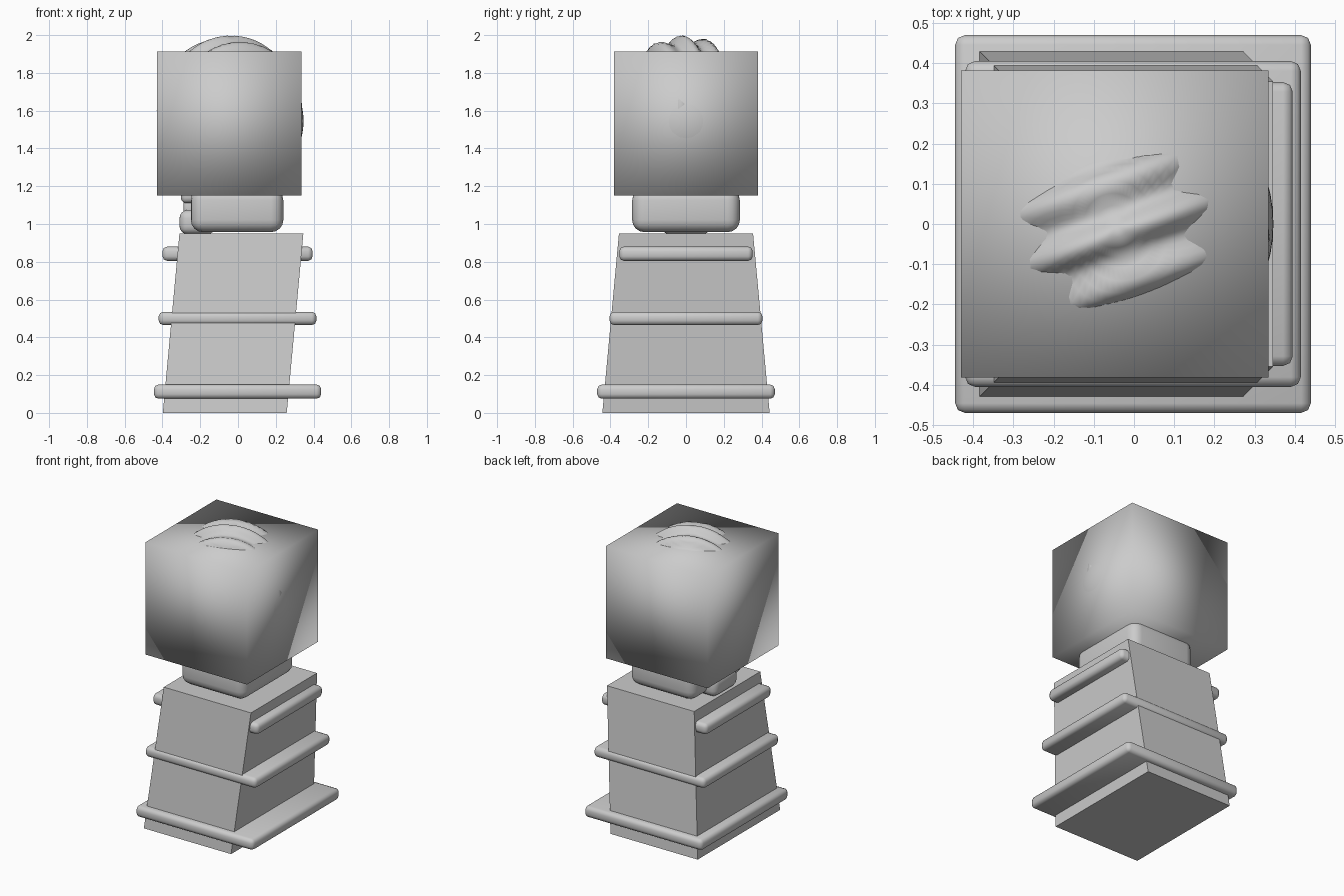
import bpy, bmesh, math
from mathutils import Vector

if "Cube" in bpy.data.objects:
    bpy.data.objects.remove(bpy.data.objects["Cube"])


def finish(name, bm, smooth=True):
    bmesh.ops.recalc_face_normals(bm, faces=bm.faces)
    for f in bm.faces:
        f.smooth = smooth
    me = bpy.data.meshes.new(name)
    bm.to_mesh(me)
    bm.free()
    ob = bpy.data.objects.new(name, me)
    bpy.context.collection.objects.link(ob)
    return ob


def box(name, x, y, z, bevel=0, segs=2, smooth=True):
    """Box from (min, max) ranges, with optional rounded edges."""
    bm = bmesh.new()
    bmesh.ops.create_cube(bm, size=1)
    for v in bm.verts:
        v.co = Vector([(r[0] + r[1]) / 2 + c * (r[1] - r[0])
                       for r, c in zip((x, y, z), v.co)])
    ob = finish(name, bm, smooth)
    if bevel:
        m = ob.modifiers.new("round", 'BEVEL')
        m.width, m.segments = bevel, segs
    return ob


def ball(name, centre, radii, ripple=0.0):
    """Ellipsoid, optionally rippled into slanted ridges."""
    bm = bmesh.new()
    bmesh.ops.create_uvsphere(bm, u_segments=64, v_segments=40, radius=1)
    a = math.radians(20)
    for v in bm.verts:
        n = v.co.copy()
        p = Vector([c * r for c, r in zip(n, radii)])
        w = p.y * math.cos(a) - p.x * math.sin(a)
        p += n * ripple * math.cos((w + 0.02) * math.tau / 0.125)
        v.co = p + Vector(centre)
    return finish(name, bm)


# Leaning body: sheared in x, tapered in y
bm = bmesh.new()
bmesh.ops.create_cube(bm, size=2)
for v in bm.verts:
    top = v.co.z > 0
    cx, hx, hy = (0.018, 0.328, 0.355) if top else (-0.07, 0.328, 0.443)
    v.co = Vector((cx + v.co.x * hx, v.co.y * hy, 0.95 if top else 0))
finish("body", bm, smooth=False)

# Trim bands around the body
for i, (x0, x1, hy, z0, z1) in enumerate([
        (-0.445, 0.44, 0.47, 0.075, 0.15),
        (-0.42, 0.415, 0.405, 0.465, 0.535),
        (-0.40, 0.395, 0.353, 0.805, 0.88)]):
    box(f"band_{i + 1}", (x0, x1), (-hy, hy), (z0, z1), 0.024, 2)

# Collar under the head
box("collar", (-0.25, 0.24), (-0.285, 0.285), (0.957, 1.19), 0.065, 4)

# Hair tail behind the collar
box("tail_end", (-0.31, -0.12), (-0.13, 0.13), (0.945, 1.075), 0.045, 4)
box("tail_tie", (-0.288, -0.2), (-0.06, 0.06), (1.045, 1.13), 0.015, 2)
box("tail_upper", (-0.303, -0.2), (-0.1, 0.1), (1.11, 1.3), 0.03, 3)

# Head block with the face and rippled hair pushing through it
box("head_block", (-0.43, 0.335), (-0.382, 0.382), (1.15, 1.912))
ball("face", (-0.035, 0, 1.545), (0.382, 0.375, 0.37))
ball("hair", (-0.045, -0.005, 1.6), (0.37, 0.345, 0.378), ripple=0.02)
